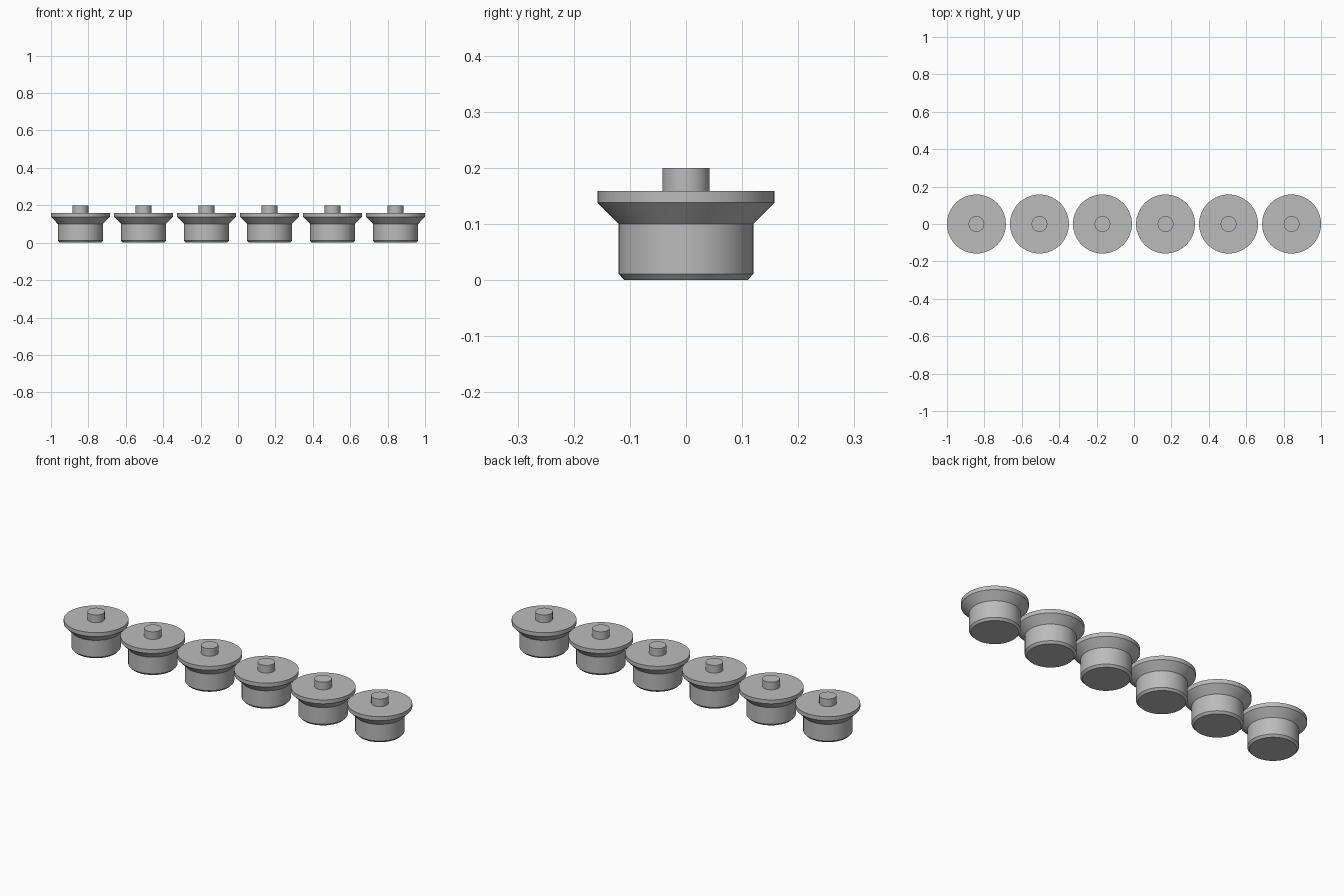
import bpy, bmesh, math

cube = bpy.data.objects.get("Cube")
if cube:
    bpy.data.objects.remove(cube, do_unlink=True)

# Single plain grey material
grey = bpy.data.materials.new("plain grey")
grey.use_nodes = True
color = (0.5, 0.5, 0.5, 1)
grey.diffuse_color = color
grey.node_tree.nodes["Principled BSDF"].inputs["Base Color"].default_value = color

COUNT, RADIUS, SEGMENTS = 6, 0.1575, 64
PITCH = (2 - 2 * RADIUS) / (COUNT - 1)

# Radius and height: chamfered foot, barrel, flared flange, stem
PROFILE = [(0.11, 0), (0.12, 0.011), (0.12, 0.1), (RADIUS, 0.138),
           (RADIUS, 0.159), (0.042, 0.159), (0.042, 0.2)]


def lathe(name, profile):
    """Closed solid of revolution around z."""
    bm = bmesh.new()
    rings = []
    for r, z in profile:
        rings.append([bm.verts.new((r * math.cos(a), r * math.sin(a), z))
                      for a in (2 * math.pi * i / SEGMENTS for i in range(SEGMENTS))])
    for low, high in zip(rings, rings[1:]):
        for i in range(SEGMENTS):
            j = (i + 1) % SEGMENTS
            bm.faces.new((low[i], low[j], high[j], high[i]))
    bm.faces.new(rings[0][::-1])
    bm.faces.new(rings[-1])
    mesh = bpy.data.meshes.new(name)
    bm.to_mesh(mesh)
    bm.free()
    mesh.materials.append(grey)
    return mesh


# Row of identical flanged plugs
plug_mesh = lathe("flanged_plug", PROFILE)
for i in range(COUNT):
    plug = bpy.data.objects.new(f"flanged_plug_{i + 1}", plug_mesh)
    plug.location.x = (i - (COUNT - 1) / 2) * PITCH
    bpy.context.collection.objects.link(plug)

# Smooth round walls, crisp rims
bpy.ops.object.select_all(action='DESELECT')
plug.select_set(True)
bpy.context.view_layer.objects.active = plug
bpy.ops.object.shade_smooth_by_angle(angle=math.radians(30))
